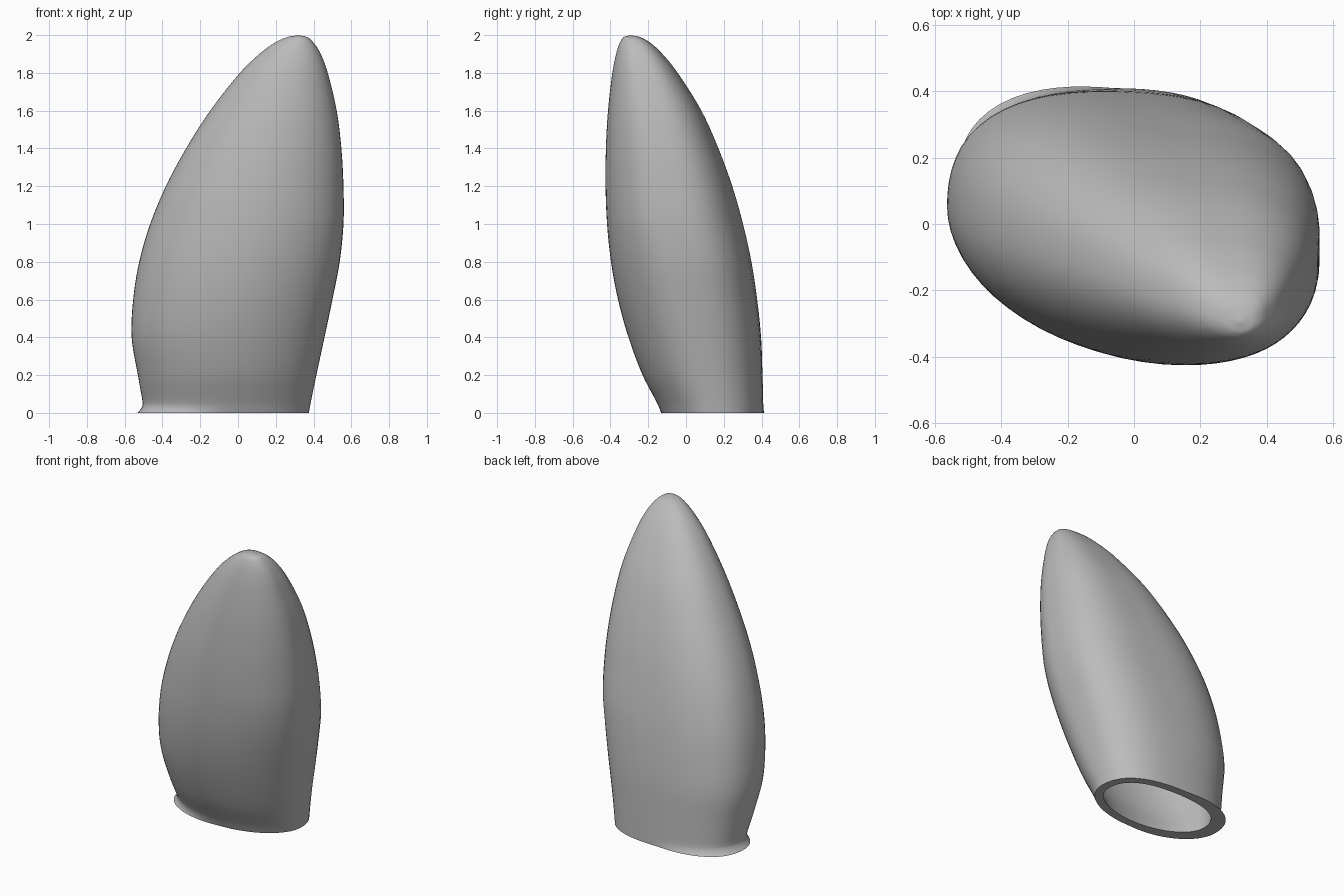
import bpy
import bmesh
import math
from mathutils import Vector

default_cube = bpy.data.objects.get("Cube")
if default_cube:
    bpy.data.objects.remove(default_cube, do_unlink=True)

SIDES = 64
STEPS = 5
WALL = 0.055
LIP_HEIGHT = 0.06
LIP_REACH = 0.04

# Cross-sections: height, x min, x max, y min, y max
SECTIONS = [
    (0, -.493, .375, -.13, .41),
    (.05, -.503, .384, -.152, .409),
    (.2, -.53, .415, -.23, .405),
    (.4, -.563, .458, -.305, .397),
    (.6, -.555, .50, -.36, .376),
    (.8, -.523, .538, -.397, .345),
    (1, -.465, .558, -.418, .30),
    (1.2, -.382, .558, -.426, .243),
    (1.4, -.275, .547, -.424, .17),
    (1.6, -.147, .522, -.413, .08),
    (1.8, .01, .475, -.39, -.045),
    (1.9, .113, .438, -.37, -.125),
    (1.96, .195, .40, -.35, -.19),
    (1.99, .262, .365, -.328, -.245),
    (2, .32, .32, -.295, -.295),
]


def smooth_sections(points):
    """Hermite interpolation through the section list."""
    rows = [Vector(p) for p in points]
    result = []
    for i in range(len(rows) - 1):
        b, c = rows[i], rows[i + 1]
        a = rows[i - 1] if i else b * 2 - c
        d = rows[i + 2] if i + 2 < len(rows) else c
        # tangents weighted by height, so uneven spacing stays smooth
        span = c[0] - b[0]
        m = (c - a) * (span / (c[0] - a[0]))
        n = (d - b) * (span / (d[0] - b[0]))
        for k in range(STEPS):
            t = k / STEPS
            result.append(b * (2 * t**3 - 3 * t**2 + 1) + m * (t**3 - 2 * t**2 + t)
                          + c * (3 * t**2 - 2 * t**3) + n * (t**3 - t**2))
    return result


def fullness(angle, z):
    """Swell the back corners of the oval, most on the left."""
    if math.sin(angle) < 0:
        return 1
    amount = 0.06 + 0.1 * min(z, 0.8) if math.cos(angle) > 0 else 0.06
    return 1 + amount * math.sin(2 * angle) ** 2


def add_ring(bm, section, inset):
    z, left, right, front, back = section
    half_x = (right - left) / 2 - inset
    half_y = (back - front) / 2 - inset
    skew = 0.12 * min(z, 1)
    # the lip flares out only on the right side of the outer skin
    flare = 0 if inset else LIP_REACH * max(0, 1 - z / LIP_HEIGHT) ** 2
    ring = []
    for i in range(SIDES):
        angle = math.tau * i / SIDES
        swell = fullness(angle, z)
        lip = flare * max(0, -math.cos(angle))
        x = (left + right) / 2 + (half_x * swell + lip) * math.cos(angle)
        y = (front + back) / 2 + half_y * swell * math.sin(angle - skew) + lip * math.sin(angle)
        ring.append(bm.verts.new((x, y, z)))
    return ring


def bridge(bm, lower, upper):
    for i in range(SIDES):
        j = (i + 1) % SIDES
        bm.faces.new((lower[i], lower[j], upper[j], upper[i]))


def loft(bm, sections, inset, tip):
    rings = [add_ring(bm, s, inset) for s in sections]
    for lower, upper in zip(rings, rings[1:]):
        bridge(bm, lower, upper)
    peak = bm.verts.new(tip)
    for i in range(SIDES):
        bm.faces.new((rings[-1][i], rings[-1][(i + 1) % SIDES], peak))
    return rings[0]


# Outer skin, inner lining and flat bottom rim
bm = bmesh.new()
sections = smooth_sections(SECTIONS)
outer_rim = loft(bm, sections, 0, (.32, -.295, 2))
lining = [s for s in sections if s[4] - s[3] > WALL * 4]
end = lining[-1]
inner_tip = ((end[1] + end[2]) / 2, (end[3] + end[4]) / 2, 2 - WALL)
inner_rim = loft(bm, lining, WALL, inner_tip)
bridge(bm, inner_rim, outer_rim)
bmesh.ops.recalc_face_normals(bm, faces=bm.faces)

mesh = bpy.data.meshes.new("hollow_shell")
bm.to_mesh(mesh)
bm.free()
shell = bpy.data.objects.new("hollow_shell", mesh)
bpy.context.collection.objects.link(shell)

# Plain grey finish
grey = bpy.data.materials.new("plain grey")
grey.use_nodes = True
colour = (.5, .5, .5, 1)
grey.diffuse_color = colour
for node in grey.node_tree.nodes:
    if node.type == 'BSDF_PRINCIPLED':
        node.inputs["Base Color"].default_value = colour
mesh.materials.append(grey)

bpy.ops.object.select_all(action='DESELECT')
shell.select_set(True)
bpy.context.view_layer.objects.active = shell
bpy.ops.object.shade_smooth_by_angle(angle=math.radians(40))
